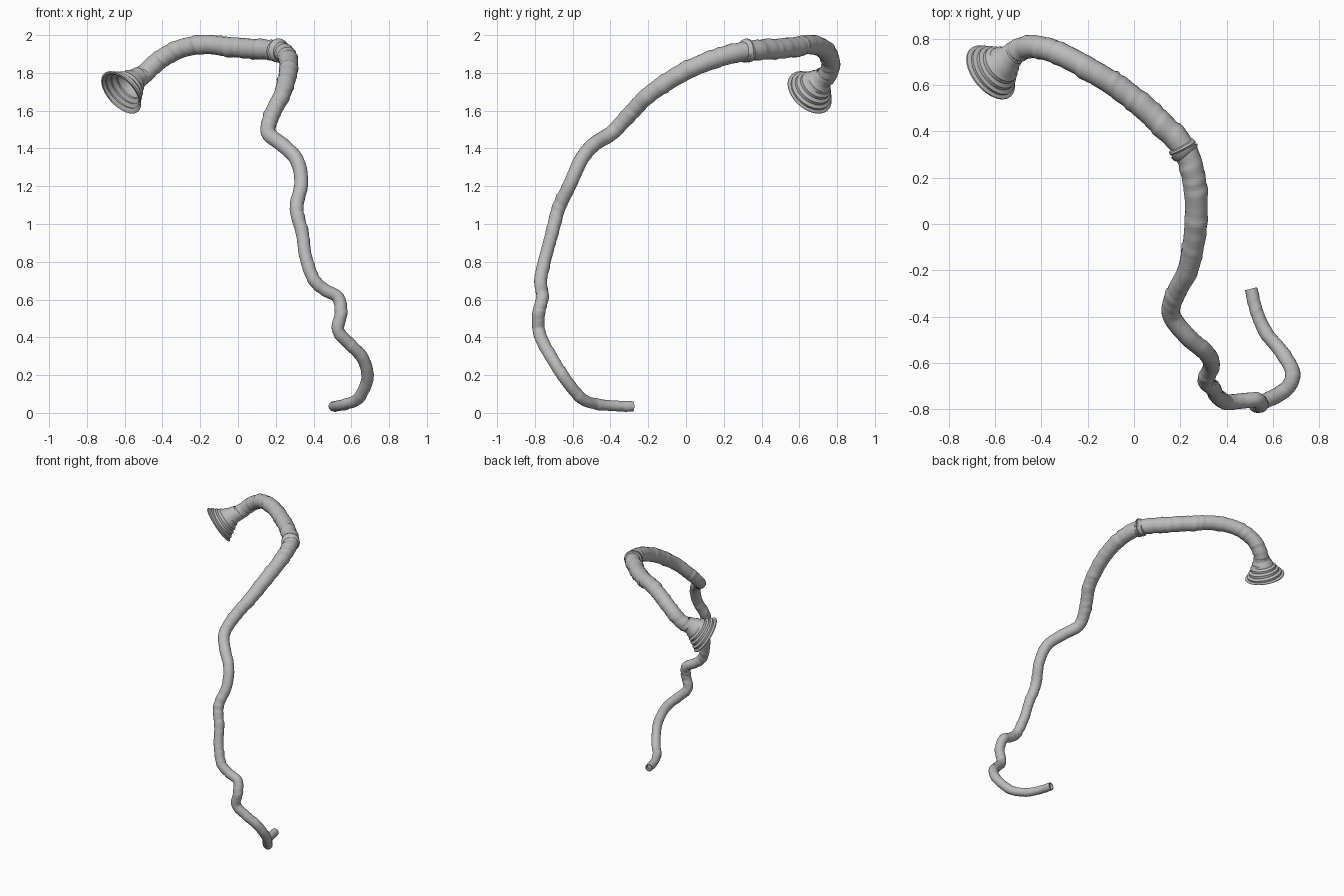
import bpy, bmesh, math, random
from mathutils import Vector

random.seed(4)
if "Cube" in bpy.data.objects:
    bpy.data.objects.remove(bpy.data.objects["Cube"])

grey = bpy.data.materials.new("plain grey")
grey.use_nodes = True
grey.diffuse_color = (0.5, 0.5, 0.5, 1)
grey.node_tree.nodes["Principled BSDF"].inputs["Base Color"].default_value = (0.5, 0.5, 0.5, 1)

# Centre line of the hose, from the thin loose end up to the bell: x, y, z
PATH = [Vector(p) for p in (
    (.505, -.28, .035), (.53, -.38, .037), (.57, -.47, .047), (.635, -.55, .075),
    (.685, -.64, .18), (.66, -.71, .29), (.585, -.755, .37), (.53, -.78, .44),
    (.545, -.78, .53), (.53, -.76, .61), (.455, -.765, .655), (.40, -.77, .71),
    (.36, -.745, .82), (.34, -.71, .95), (.31, -.675, 1.08), (.335, -.61, 1.22),
    (.31, -.555, 1.34), (.235, -.49, 1.42), (.16, -.39, 1.485), (.185, -.29, 1.59),
    (.235, -.19, 1.69), (.265, -.02, 1.80), (.265, .14, 1.87), (.225, .31, 1.915),
    (.10, .45, 1.925), (-.04, .57, 1.937), (-.18, .66, 1.95), (-.31, .73, 1.925),
    (-.42, .765, 1.865), (-.49, .755, 1.80), (-.53, .725, 1.765))]
# Hose radius against fraction of the length
THICK = ((0, .027), (.12, .033), (.35, .034), (.55, .041), (.66, .049),
         (.8, .054), (.93, .050), (1, .050))
SIDES = 20


def spline(points, steps):
    """Smooth curve through the points."""
    pts = [2 * points[0] - points[1]] + points + [2 * points[-1] - points[-2]]
    out = []
    for a, b, c, d in zip(pts, pts[1:], pts[2:], pts[3:]):
        for i in range(steps):
            t = i / steps
            out.append(0.5 * (2 * b + (c - a) * t + (2 * a - 5 * b + 4 * c - d) * t * t
                              + (3 * b - a - 3 * c + d) * t ** 3))
    return out + [points[-1]]


def thickness(f):
    for (f0, r0), (f1, r1) in zip(THICK, THICK[1:]):
        if f <= f1:
            return r0 + (r1 - r0) * (f - f0) / (f1 - f0)
    return THICK[-1][1]


def loft(bm, rings):
    """Join a list of vertex rings with quads."""
    for a, b in zip(rings, rings[1:]):
        for j in range(SIDES):
            k = (j + 1) % SIDES
            bm.faces.new((a[j], a[k], b[k], b[j]))


def finish(bm, name):
    bmesh.ops.recalc_face_normals(bm, faces=bm.faces)
    mesh = bpy.data.meshes.new(name)
    bm.to_mesh(mesh)
    bm.free()
    obj = bpy.data.objects.new(name, mesh)
    bpy.context.collection.objects.link(obj)
    mesh.materials.append(grey)
    bpy.ops.object.select_all(action='DESELECT')
    obj.select_set(True)
    bpy.context.view_layer.objects.active = obj
    bpy.ops.object.shade_smooth_by_angle(angle=math.radians(40))
    return obj


# Random fabric folds: start, length, height, lean
folds, s = [], -0.1
while s < 5:
    length = random.uniform(.03, .085)
    folds.append((s, length, random.uniform(.02, .15), random.uniform(0, math.tau)))
    s += length


def fold_bulge(s, angle):
    """Each fold swells slowly and then drops off steeply."""
    for start, length, height, lean in folds:
        if start <= s < start + length:
            t = (s - start) / length
            swell = t / .8 if t < .8 else (1 - t) / .2
            return 1 - .03 + height * swell * (.6 + .4 * math.cos(angle - lean))
    return 1


# Wrinkled hose
centres = spline(PATH, 14)
total = sum((b - a).length for a, b in zip(centres, centres[1:]))
bm = bmesh.new()
rings, dist = [], 0
side = Vector((1, 0, 0))
for i, c in enumerate(centres):
    ahead, behind = centres[min(i + 1, len(centres) - 1)], centres[max(i - 1, 0)]
    tangent = (ahead - behind).normalized()
    side = (side - tangent * side.dot(tangent)).normalized()
    up = tangent.cross(side)
    if i:
        dist += (c - centres[i - 1]).length
    ring = []
    for j in range(SIDES):
        a = math.tau * j / SIDES
        r = thickness(dist / total) * fold_bulge(dist + .012 * math.cos(a + 3 * dist), a)
        ring.append(bm.verts.new(c + r * (math.cos(a) * side + math.sin(a) * up)))
    rings.append(ring)
loft(bm, rings)
# Recessed plug in the loose end
start = (centres[1] - centres[0]).normalized()
lip = [bm.verts.new(centres[0] + (v.co - centres[0]) * .75) for v in rings[0]]
plug = [bm.verts.new(v.co + start * .02) for v in lip]
loft(bm, [rings[0], lip, plug])
bm.faces.new(plug)
finish(bm, "wrinkled_hose")


def turned(name, origin, axis, profile, wobble=0):
    """Turn a profile of (distance along axis, radius) pairs around the axis."""
    axis = axis.normalized()
    u = axis.orthogonal().normalized()
    v = axis.cross(u)
    bm = bmesh.new()
    rings = []
    for n, (h, r) in enumerate(profile):
        ring = []
        for j in range(SIDES):
            a = math.tau * j / SIDES
            shift = wobble * math.cos(a + n * .7)
            ring.append(bm.verts.new(origin + axis * (h + shift)
                                     + r * (math.cos(a) * u + math.sin(a) * v)))
        rings.append(ring)
    loft(bm, rings)
    return finish(bm, name)


# Flared bell with stepped folds outside and a hollow inside
SIDES = 32
rim = Vector((-.62, .653, 1.695))
neck = Vector((-.515, .735, 1.79))
axis = rim - neck
depth = axis.length
outer = ((0, .048), (.12, .054), (.28, .060), (.34, .070), (.46, .073), (.54, .088),
         (.64, .088), (.70, .104), (.80, .104), (.85, .121), (.93, .119), (.97, .135), (1, .135))
inner = ((1, .125), (.93, .112), (.88, .116), (.80, .097), (.74, .100), (.64, .079),
         (.56, .082), (.44, .062), (.3, .052), (.15, .040), (.14, .001))
turned("flared_bell", neck, axis, [(h * depth, r) for h, r in outer + inner], .003)

# Gathered collar at the bend
SIDES = 24
turned("bend_collar", Vector((.215, .32, 1.918)), Vector((-.5, .8, .04)),
       ((-.03, .045), (-.018, .060), (-.004, .064), (0, .056), (.01, .063),
        (.022, .060), (.03, .045)), .006)
